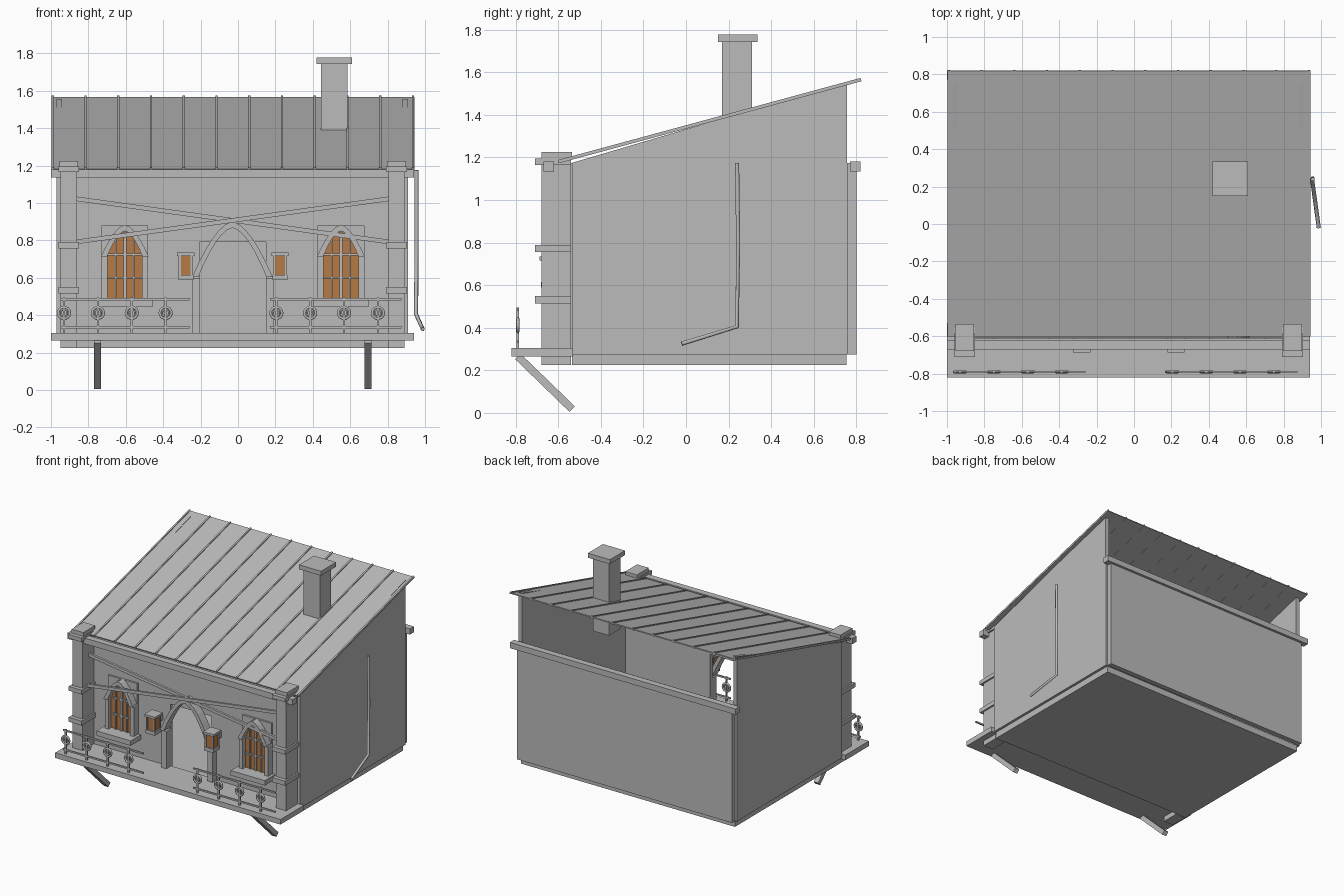
import bpy, bmesh, math
from mathutils import Vector

if "Cube" in bpy.data.objects:
    bpy.data.objects.remove(bpy.data.objects["Cube"])

CX = -0.03  # symmetry line of the house front


def material(name, rgb):
    m = bpy.data.materials.new(name)
    m.diffuse_color = (*rgb, 1)
    m.use_nodes = True
    m.node_tree.nodes["Principled BSDF"].inputs["Base Color"].default_value = m.diffuse_color
    return m


GREY = material("plain_grey", (0.5, 0.5, 0.5))
AMBER = material("amber_glass", (0.47, 0.195, 0.06))


def make(name, bm, mat=GREY):
    bmesh.ops.recalc_face_normals(bm, faces=bm.faces[:])
    me = bpy.data.meshes.new(name)
    bm.to_mesh(me)
    bm.free()
    me.materials.append(mat)
    ob = bpy.data.objects.new(name, me)
    bpy.context.collection.objects.link(ob)
    return ob


def box(name, x, y, z, mat=GREY):
    """Box from (min, max) pairs."""
    bm = bmesh.new()
    bmesh.ops.create_cube(bm, size=1)
    for v in bm.verts:
        v.co = [lo + (c + 0.5) * (hi - lo) for c, (lo, hi) in zip(v.co, (x, y, z))]
    return make(name, bm, mat)


def prism(name, pts, axis, a, b, mat=GREY):
    """Extrude a profile along x (profile is y,z) or along y (profile is x,z)."""
    bm = bmesh.new()
    put = (lambda p, d: (d, p[0], p[1])) if axis == "x" else (lambda p, d: (p[0], d, p[1]))
    face = bm.faces.new([bm.verts.new(put(p, a)) for p in pts])
    ext = bmesh.ops.extrude_face_region(bm, geom=[face])["geom"]
    move = (b - a, 0, 0) if axis == "x" else (0, b - a, 0)
    bmesh.ops.translate(bm, vec=move, verts=[g for g in ext if isinstance(g, bmesh.types.BMVert)])
    return make(name, bm, mat)


def bar(name, p, q, w, h, up=(0, 0, 1)):
    """Rectangular bar between two points."""
    p, q = Vector(p), Vector(q)
    d = (q - p).normalized()
    s = d.cross(Vector(up)).normalized() * w / 2
    u = s.cross(d).normalized() * h / 2
    bm = bmesh.new()
    rings = [[bm.verts.new(c + s * i + u * j) for i, j in ((-1, -1), (1, -1), (1, 1), (-1, 1))]
             for c in (p, q)]
    bm.faces.new(rings[0])
    bm.faces.new(rings[1])
    for i in range(4):
        k = (i + 1) % 4
        bm.faces.new((rings[0][i], rings[0][k], rings[1][k], rings[1][i]))
    return make(name, bm)


def tube(name, pts, r, cyclic=False):
    cu = bpy.data.curves.new(name, "CURVE")
    cu.dimensions = "3D"
    cu.bevel_depth, cu.bevel_resolution, cu.use_fill_caps = r, 1, True
    s = cu.splines.new("POLY")
    s.points.add(len(pts) - 1)
    for sp, p in zip(s.points, pts):
        sp.co = (*p, 1)
    s.use_cyclic_u = cyclic
    cu.materials.append(GREY)
    ob = bpy.data.objects.new(name, cu)
    bpy.context.collection.objects.link(ob)
    return ob


def arch_line(cx, w, z, h, n=12):
    """Points of a rounded-peak arch, left to right."""
    ts = [-1 + 2 * i / n for i in range(n + 1)]
    return [(cx + w * t, z + h * (1 - abs(t) ** 1.7)) for t in ts]


def arch(name, cx, w, z, h, thick, y0, y1):
    outer = arch_line(cx, w, z, h)
    inner = arch_line(cx, w - thick, z, h - thick)
    prism(name, outer + inner[::-1], "y", y0, y1)


# Floor, walls and gables; the upper back stays open
box("floor_slab", (-0.95, 0.89), (-0.535, 0.755), (0.225, 0.275))
for x0, x1, side in ((-0.97, -0.94, "left"), (0.88, 0.91, "right")):
    box(side + "_wall", (x0, x1), (-0.535, 0.76), (0.275, 1.175))
    prism(side + "_gable", [(-0.535, 1.175), (0.757, 1.175), (0.757, 1.556)], "x", x0, x1)
box("back_wall", (-0.955, 0.895), (0.76, 0.8), (0.275, 1.175))
box("front_wall_left", (-0.94, -0.205), (-0.54, -0.51), (0.275, 1.175))
box("front_wall_right", (0.15, 0.88), (-0.54, -0.51), (0.275, 1.175))
box("front_wall_over_door", (-0.205, 0.15), (-0.54, -0.51), (0.79, 1.175))
box("front_beam", (-1.0, 0.94), (-0.67, -0.62), (1.135, 1.18))
box("back_beam", (-1.0, 0.94), (0.77, 0.82), (1.135, 1.18))

# Porch and its diagonal braces
box("porch_deck", (-1.0, 0.94), (-0.82, -0.53), (0.265, 0.305))
for x in (-0.752, 0.695):
    bar("porch_brace", (x, -0.79, 0.265), (x, -0.535, 0.018), 0.038, 0.036)

# Roof sheet with standing ribs
bar("roof_sheet", (-0.0275, -0.6, 1.178), (-0.0275, 0.82, 1.563), 1.94, 0.008)
for i in range(12):
    x = -0.99 + i * 1.926 / 11
    bar("roof_rib", (x, -0.598, 1.181), (x, 0.822, 1.566), 0.012, 0.016)

# Chimney
box("chimney_stack", (0.445, 0.585), (0.17, 0.31), (1.17, 1.745))
box("chimney_cap", (0.42, 0.61), (0.15, 0.335), (1.742, 1.777))

# Front pillars with bands
for x in (-0.905, 0.847):
    box("pillar", (x - 0.043, x + 0.043), (-0.68, -0.54), (0.225, 1.225))
    for z0, z1 in ((0.515, 0.55), (0.757, 0.79), (1.165, 1.195)):
        box("pillar_band", (x - 0.056, x + 0.056), (-0.71, -0.54), (z0, z1))
    box("pillar_cap", (x - 0.05, x + 0.05), (-0.68, -0.535), (1.19, 1.225))

# Crossed tie beams between the pillars
for s, y in ((1, -0.62), (-1, -0.6)):
    bar("tie_beam", (-0.862, y, 0.907 - s * 0.115), (0.805, y, 0.907 + s * 0.115), 0.018, 0.024)

# Door arch and door posts
arch("door_arch", CX, 0.215, 0.605, 0.295, 0.033, -0.61, -0.54)
for x in (-0.225, 0.172):
    box("door_post", (x - 0.021, x + 0.021), (-0.59, -0.52), (0.3, 0.595))

# Windows
for cx in (-0.605, 0.55):
    w = 0.093
    box("window_back_panel", (cx - 0.125, cx + 0.125), (-0.555, -0.535), (0.48, 0.88))
    prism("window_glass", [(cx - w, 0.485)] + arch_line(cx, w, 0.715, 0.14) + [(cx + w, 0.485)],
          "y", -0.563, -0.55, AMBER)
    arch("window_arch", cx, 0.127, 0.715, 0.168, 0.033, -0.61, -0.55)
    for s in (-1, 1):
        a, b = sorted((cx + s * 0.093, cx + s * 0.125))
        box("window_jamb", (a, b), (-0.595, -0.54), (0.48, 0.725))
    box("window_sill", (cx - 0.147, cx + 0.147), (-0.665, -0.54), (0.445, 0.483))
    for dx in (-0.048, 0, 0.048):
        r = 0.004 if dx else 0.008
        box("window_mullion", (cx + dx - r, cx + dx + r), (-0.573, -0.56), (0.485, 0.81 if dx else 0.845))
    for z in (0.6, 0.725):
        box("window_crossbar", (cx - w, cx + w), (-0.573, -0.56), (z - 0.005, z + 0.005))

# Wall lanterns
for x in (-0.279, 0.225):
    y = -0.64
    box("lantern_glass", (x - 0.03, x + 0.03), (y - 0.033, y + 0.033), (0.605, 0.725), AMBER)
    for sx in (-1, 1):
        for sy in (-1, 1):
            px, py = x + sx * 0.032, y + sy * 0.034
            box("lantern_corner", (px - 0.006, px + 0.006), (py - 0.006, py + 0.006), (0.59, 0.725))
    box("lantern_base", (x - 0.04, x + 0.04), (y - 0.042, y + 0.042), (0.588, 0.616))
    box("lantern_cap", (x - 0.046, x + 0.046), (y - 0.048, y + 0.048), (0.717, 0.735))
    box("lantern_bracket", (x - 0.012, x + 0.012), (y + 0.04, -0.535), (0.65, 0.69))

# Porch railings with ringed balusters
for x0, x1, first in ((-0.95, -0.26, -0.93), (0.17, 0.875, 0.205)):
    for z in (0.335, 0.485):
        box("railing_bar", (x0, x1), (-0.795, -0.785), (z - 0.006, z + 0.006))
    for i in range(4):
        x = first + i * 0.181
        for z0, z1 in ((0.305, 0.385), (0.435, 0.495)):
            box("baluster", (x - 0.006, x + 0.006), (-0.796, -0.784), (z0, z1))
        for rad, r in ((0.031, 0.008), (0.018, 0.005)):
            tube("baluster_ring", [(x + rad * math.cos(k * math.tau / 14), -0.79,
                                    0.412 + rad * math.sin(k * math.tau / 14)) for k in range(14)], r, True)
        box("baluster_core", (x - 0.006, x + 0.006), (-0.796, -0.784), (0.385, 0.437))

# Drainpipe on the right wall
tube("drainpipe", [(0.955, 0.24, 1.175), (0.955, 0.245, 0.8), (0.952, 0.24, 0.405),
                   (0.988, -0.02, 0.325)], 0.011)
